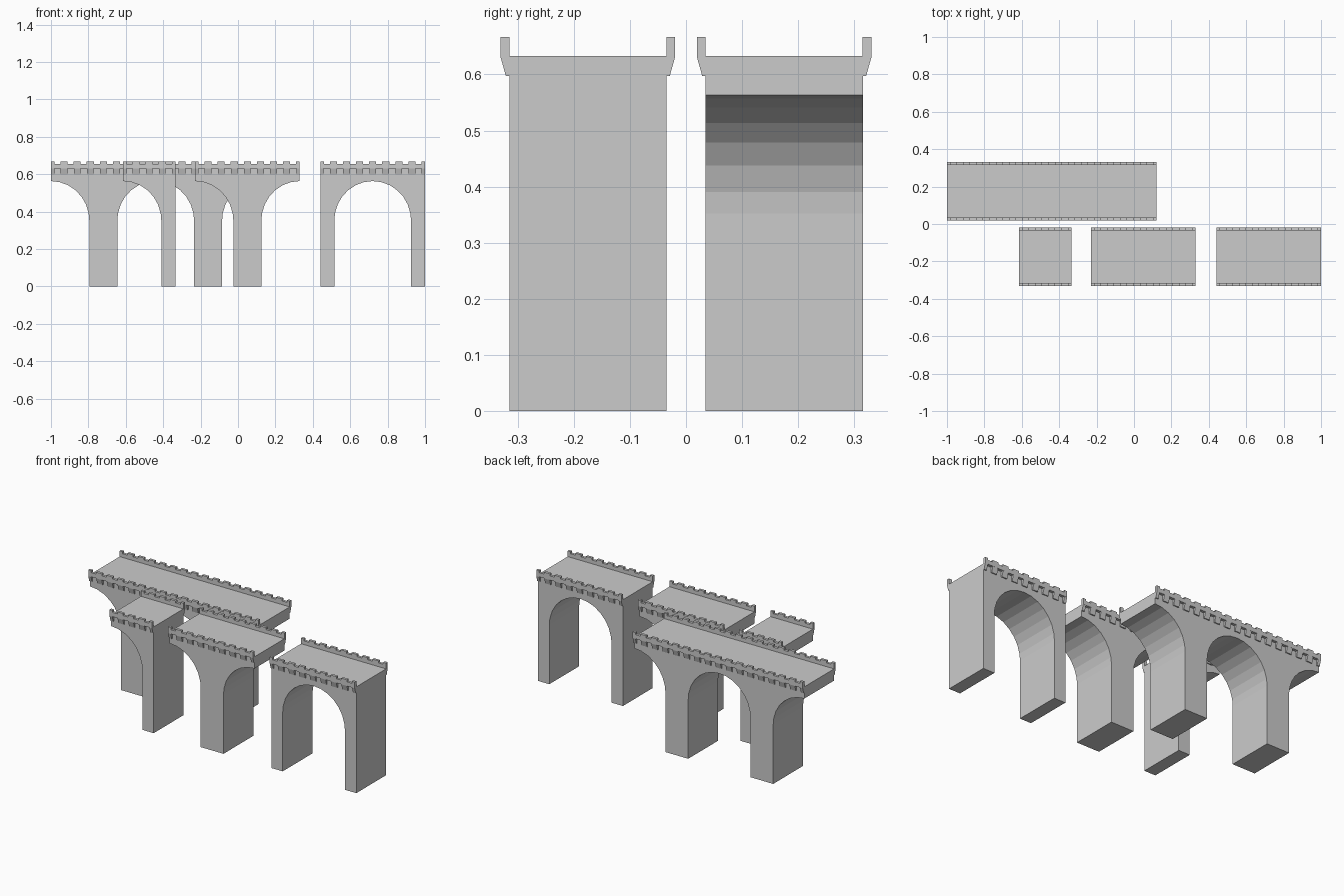
import bpy, bmesh
from math import sin, cos, radians
from mathutils import Vector

if "Cube" in bpy.data.objects:
    bpy.data.objects.remove(bpy.data.objects["Cube"])

HALF = 0.28          # half of one bay, from arch crown to pier centre
STEP = 0.07          # battlement spacing
SPRING, CROWN, DECK = 0.352, 0.563, 0.633
PIER = 0.075
ANGLES = (90, 77, 63.5, 50, 37, 24, 10.5, 0)


def prism(bm, pts, offset):
    """Extrude a closed polygon of 3D points along an offset."""
    face = bm.faces.new([bm.verts.new(p) for p in pts])
    out = bmesh.ops.extrude_face_region(bm, geom=[face])
    verts = [v for v in out["geom"] if isinstance(v, bmesh.types.BMVert)]
    bmesh.ops.translate(bm, vec=Vector(offset), verts=verts)


def finish(bm, name):
    bmesh.ops.recalc_face_normals(bm, faces=bm.faces)
    mesh = bpy.data.meshes.new(name)
    bm.to_mesh(mesh)
    bm.free()
    obj = bpy.data.objects.new(name, mesh)
    bpy.context.collection.objects.link(obj)


def half_bay():
    """Underside from the arch crown to the pier centre."""
    r = HALF - PIER
    pts = [(r * cos(radians(a)), SPRING + (CROWN - SPRING) * sin(radians(a))) for a in ANGLES]
    return pts + [(r, 0), (HALF, 0)]


def underside(halves):
    """'r' has its pier on the right, 'l' has its pier on the left."""
    pts = []
    for i, kind in enumerate(halves):
        seg = half_bay()
        if kind == "l":
            seg = [(HALF - x, z) for x, z in reversed(seg)]
        seg = [(x + i * HALF, z) for x, z in seg]
        pts += seg[1:] if i else seg      # drop the shared point
    return pts


def section(name, x0, yc, halves):
    length = HALF * len(halves)
    # Arched body with piers and deck
    bm = bmesh.new()
    outline = underside(halves) + [(length, DECK), (0, DECK)]
    prism(bm, [(x0 + x, yc - 0.14, z) for x, z in outline], (0, 0.28, 0))
    finish(bm, name + "_body")

    count = round(length / STEP)
    for side, label in ((-1, "front"), (1, "back")):
        # Parapet with shallow notches
        bm = bmesh.new()
        top = [(0, 0.667)]
        for k in range(count):
            c = (k + 0.5) * STEP
            top += [(c - 0.016, 0.667), (c - 0.016, 0.655),
                    (c + 0.016, 0.655), (c + 0.016, 0.667)]
        top += [(length, 0.667), (length, 0.63), (0, 0.63)]
        prism(bm, [(x0 + x, yc + side * 0.14, z) for x, z in top], (0, side * 0.0155, 0))
        finish(bm, f"{name}_{label}_parapet")

        # Row of tapered corbels under the parapet, half ones at the ends
        bm = bmesh.new()
        for k in range(count + 1):
            a = max(0, k * STEP - 0.018)
            b = min(length, k * STEP + 0.018)
            profile = [(0.138, 0.597), (0.146, 0.597), (0.1555, 0.631), (0.138, 0.631)]
            prism(bm, [(x0 + a, yc + side * y, z) for y, z in profile], (b - a, 0, 0))
        finish(bm, f"{name}_{label}_corbels")


section("double_pier_bridge", -1.0, 0.175, "rlrl")
section("end_pier", -0.615, -0.175, "r")
section("single_pier", -0.23, -0.175, "rl")
section("single_arch", 0.44, -0.175, "lr")
